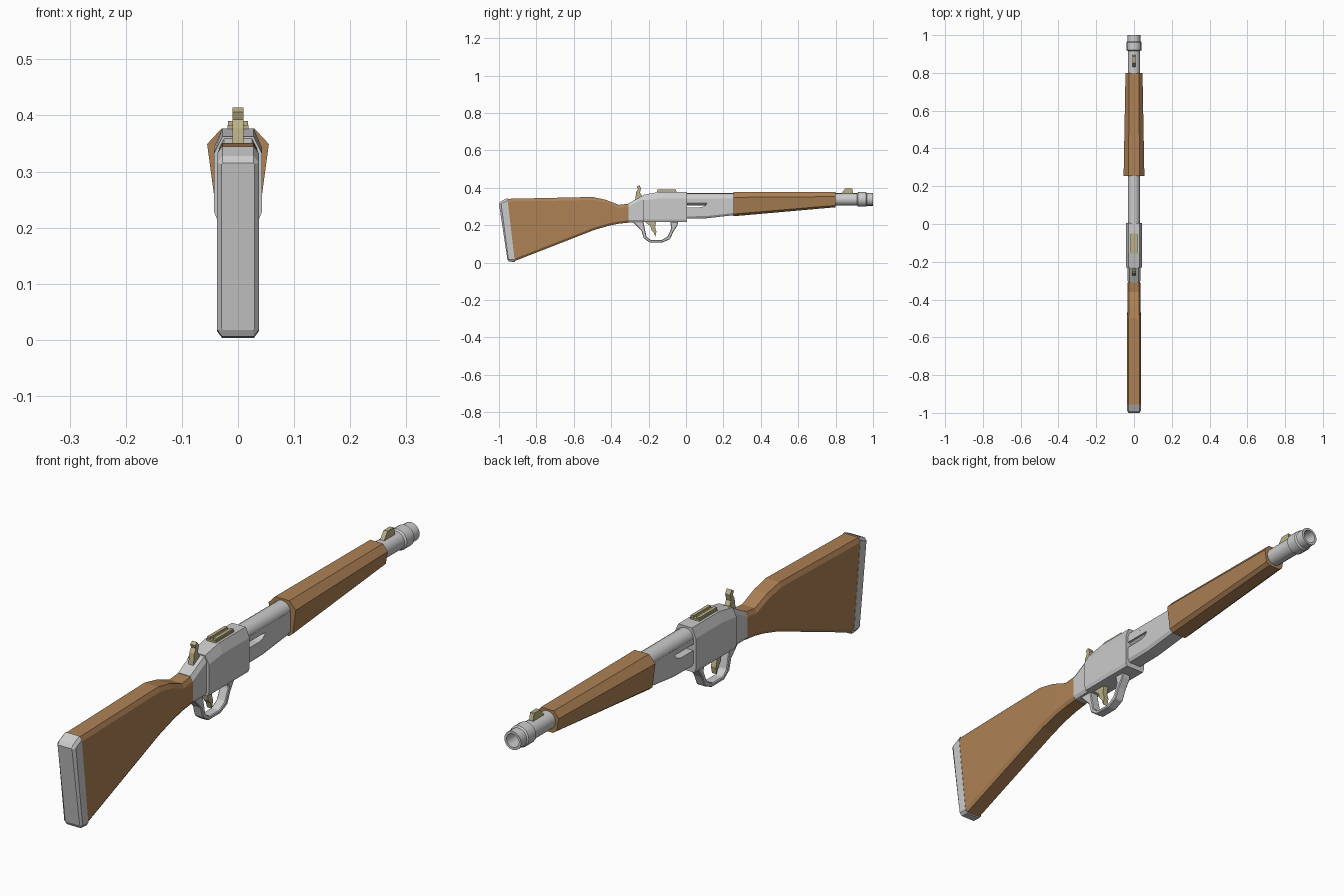
import bpy, bmesh, math


def material(name, rgb):
    m = bpy.data.materials.new(name)
    m.diffuse_color = (*rgb, 1)
    return m


WOOD = material("wood", (0.42, 0.22, 0.09))
BRASS = material("brass", (0.50, 0.44, 0.24))


def finish(name, bm, mat=None, smooth=None):
    bmesh.ops.recalc_face_normals(bm, faces=bm.faces[:])
    me = bpy.data.meshes.new(name)
    bm.to_mesh(me)
    bm.free()
    ob = bpy.data.objects.new(name, me)
    bpy.context.collection.objects.link(ob)
    if mat:
        me.materials.append(mat)
    if smooth:
        bpy.ops.object.select_all(action='DESELECT')
        ob.select_set(True)
        bpy.context.view_layer.objects.active = ob
        bpy.ops.object.shade_smooth_by_angle(angle=math.radians(smooth))
    return ob


def loft(name, sections, mat=None):
    """Each section: top (y, z), bottom (y, z), upper half width, lower half
    width, top chamfer (x, z), bottom chamfer (x, z)."""
    bm = bmesh.new()
    rings = []
    for (yt, zt), (yb, zb), wu, wl, ct, cb in sections:
        h = zt - zb
        half = [(wu - ct[0], 0), (wu, ct[1] / h), (wl, 1 - cb[1] / h), (wl - cb[0], 1)]
        loop = half + [(-x, t) for x, t in reversed(half)]
        rings.append([bm.verts.new((x, yt + (yb - yt) * t, zt + (zb - zt) * t))
                      for x, t in loop])
    for a, b in zip(rings, rings[1:]):
        for i in range(8):
            j = (i + 1) % 8
            bm.faces.new((a[i], a[j], b[j], b[i]))
    bm.faces.new(rings[0])
    bm.faces.new(rings[-1])
    return finish(name, bm, mat)


def plate(name, outline, half, mat=None, bevel=0):
    """Side profile (y, z) extruded across x."""
    bm = bmesh.new()
    f = bm.faces.new([bm.verts.new((-half, y, z)) for y, z in outline])
    ext = bmesh.ops.extrude_face_region(bm, geom=[f])
    moved = [v for v in ext["geom"] if isinstance(v, bmesh.types.BMVert)]
    bmesh.ops.translate(bm, verts=moved, vec=(2 * half, 0, 0))
    ob = finish(name, bm, mat)
    if bevel:
        b = ob.modifiers.new("bevel", 'BEVEL')
        b.width, b.segments = bevel, 1
    return ob


# Butt plate
C = (0.009, 0.012)
loft("butt_plate", [
    ((-1.0, 0.315), (-0.955, 0.018), 0.029, 0.029, (0.002, 0.002), (0.002, 0.002)),
    ((-0.99, 0.328), (-0.948, 0.006), 0.037, 0.037, C, C),
    ((-0.955, 0.345), (-0.915, 0.003), 0.037, 0.037, C, C)])
bpy.data.objects["butt_plate"].data.vertices[0].co.y = -1.0

# Shoulder stock: (top point, bottom point, half width)
stock = [((-0.958, 0.341), (-0.917, 0.008), 0.036), ((-0.50, 0.351), (-0.49, 0.175), 0.036),
         ((-0.43, 0.336), (-0.41, 0.198), 0.035), ((-0.36, 0.309), (-0.36, 0.208), 0.034),
         ((-0.305, 0.315), (-0.305, 0.214), 0.033)]
loft("shoulder_stock",
     [(t, b, w, w, (0.008, 0.016), (0.008, 0.012)) for t, b, w in stock], WOOD)

# Receiver and the narrower tang behind it
loft("receiver_tang", [
    ((-0.31, 0.316), (-0.31, 0.215), 0.033, 0.033, (0.009, 0.018), (0.008, 0.012)),
    ((-0.22, 0.364), (-0.22, 0.216), 0.034, 0.034, (0.009, 0.018), (0.008, 0.012))])
loft("receiver", [
    ((-0.23, 0.362), (-0.23, 0.216), 0.043, 0.043, (0.015, 0.03), (0.005, 0.014)),
    ((-0.15, 0.377), (-0.15, 0.216), 0.043, 0.043, (0.015, 0.035), (0.005, 0.014)),
    ((0.005, 0.377), (0.005, 0.216), 0.043, 0.043, (0.015, 0.035), (0.005, 0.014))])

# Body below the barrel, with a loading slot cut through it
R, ZC = 0.033, 0.338
body = loft("magazine_body", [
    ((y, 0.340), (y, zb), R, R, (0.001, 0.001), (0.008, 0.012))
    for y, zb in [(0.0, 0.235), (0.11, 0.237), (0.26, 0.254)]])
cutter = plate("slot_cutter", [(-0.01, 0.318), (0.112, 0.318), (0.106, 0.309),
                               (0.094, 0.300), (0.075, 0.296), (-0.01, 0.296)], 0.1)
cutter.hide_render = True
cutter.hide_set(True)
cut = body.modifiers.new("slot", 'BOOLEAN')
cut.object = cutter
cut.operation, cut.solver = 'DIFFERENCE', 'EXACT'

# Barrel with muzzle ring and bore
profile = [(0, -0.01), (R, -0.01), (R, 0.915), (0.039, 0.92), (0.039, 0.962),
           (0.034, 0.967), (0.034, 1.0), (0.025, 1.0), (0.022, 0.90), (0, 0.90)]
bm = bmesh.new()
pv = [bm.verts.new((r, y, ZC)) for r, y in profile]
edges = [bm.edges.new(p) for p in zip(pv, pv[1:])]
bmesh.ops.spin(bm, geom=pv + edges, cent=(0, 0, ZC), axis=(0, 1, 0),
               angle=math.tau, steps=16)
bmesh.ops.remove_doubles(bm, verts=bm.verts[:], dist=1e-5)
finish("barrel", bm, smooth=30)

# Wooden forend
loft("forend", [
    ((0.255, 0.377), (0.255, 0.248), 0.055, 0.043, (0.026, 0.028), (0.014, 0.012)),
    ((0.80, 0.377), (0.80, 0.296), 0.045, 0.037, (0.019, 0.024), (0.014, 0.010))], WOOD)

# Trigger guard: outer profile then inner profile
outer = [(-0.285, 0.218), (-0.238, 0.170), (-0.226, 0.130), (-0.195, 0.108),
         (-0.125, 0.108), (-0.085, 0.126), (-0.068, 0.165), (-0.045, 0.200), (-0.043, 0.218)]
inner = [(-0.085, 0.218), (-0.078, 0.185), (-0.098, 0.140), (-0.130, 0.121),
         (-0.188, 0.121), (-0.211, 0.138), (-0.219, 0.175), (-0.228, 0.218)]
plate("trigger_guard", outer + inner, 0.018, bevel=0.003)

# Trigger and hammer
plate("trigger", [(-0.222, 0.220), (-0.160, 0.220), (-0.165, 0.190), (-0.158, 0.165),
                  (-0.164, 0.138), (-0.172, 0.160), (-0.186, 0.176), (-0.190, 0.195)],
      0.010, BRASS)
plate("hammer", [(-0.225, 0.340), (-0.246, 0.375), (-0.240, 0.398), (-0.250, 0.414),
                 (-0.262, 0.406), (-0.257, 0.393), (-0.266, 0.378), (-0.272, 0.335)],
      0.010, BRASS)

# Rear sight: base with two rails
plate("rear_sight_base", [(-0.155, 0.374), (-0.05, 0.374), (-0.05, 0.383), (-0.155, 0.383)],
      0.019, BRASS)
for side, x in (("left", -0.012), ("right", 0.012)):
    rail = plate("rear_sight_rail_" + side,
                 [(-0.152, 0.382), (-0.053, 0.382), (-0.053, 0.390), (-0.152, 0.390)],
                 0.006, BRASS)
    rail.location.x = x

# Front sight blade
plate("front_sight", [(0.828, 0.366), (0.895, 0.366), (0.888, 0.397), (0.852, 0.397)],
      0.008, BRASS)
